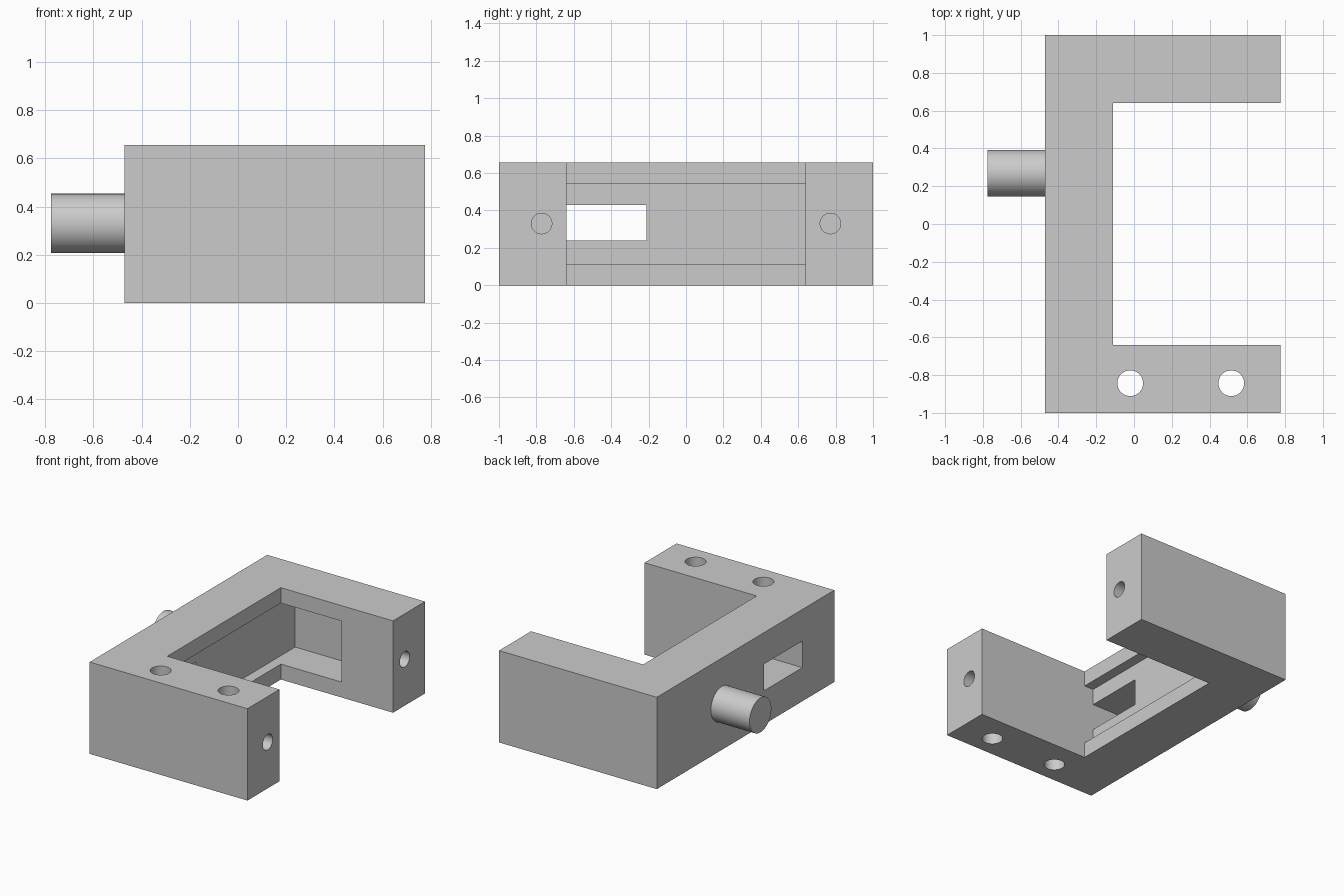
import bpy, math
from mathutils import Vector

if "Cube" in bpy.data.objects:
    bpy.data.objects.remove(bpy.data.objects["Cube"], do_unlink=True)

# Single flat grey
grey = bpy.data.materials.new("plain grey")
grey.use_nodes = True
colour = (0.6, 0.6, 0.6, 1)
grey.diffuse_color = colour
grey.node_tree.nodes["Principled BSDF"].inputs["Base Color"].default_value = colour


def box(name, low, high):
    low, high = Vector(low), Vector(high)
    bpy.ops.mesh.primitive_cube_add(size=1, location=(low + high) / 2)
    ob = bpy.context.object
    ob.name = name
    ob.scale = high - low
    bpy.ops.object.transform_apply(location=False, rotation=False, scale=True)
    ob.data.materials.append(grey)
    return ob


def cylinder(name, centre, radius, length, along_x=False):
    turn = (0, math.pi / 2, 0) if along_x else (0, 0, 0)
    bpy.ops.mesh.primitive_cylinder_add(vertices=64, radius=radius, depth=length,
                                        location=centre, rotation=turn)
    ob = bpy.context.object
    ob.name = name
    ob.data.materials.append(grey)
    return ob


def cut(target, cutter):
    mod = target.modifiers.new(cutter.name, "BOOLEAN")
    mod.operation = "DIFFERENCE"
    mod.solver = "EXACT"
    mod.object = cutter
    cutter.hide_render = True
    bpy.context.view_layer.objects.active = target
    bpy.ops.object.modifier_apply(modifier=mod.name)
    bpy.data.objects.remove(cutter, do_unlink=True)


def smooth(ob):
    bpy.ops.object.select_all(action="DESELECT")
    ob.select_set(True)
    bpy.context.view_layer.objects.active = ob
    bpy.ops.object.shade_smooth_by_angle(angle=math.radians(30))


HEIGHT, MID = 0.655, 0.33
LEFT, RIGHT, INNER, ARM = -0.47, 0.775, -0.11, 0.64

# C-shaped bracket body
body = box("bracket_body", (LEFT, -1, 0), (RIGHT, 1, HEIGHT))
cut(body, box("mouth_cutter", (INNER, -ARM, -1), (1, ARM, 1)))

# Channel in the spine, running on into a pocket in the back arm
cut(body, box("channel_cutter", (-0.184, -ARM, 0.11), (0, ARM, 0.545)))
cut(body, box("pocket_cutter", (-0.184, 0.6, 0.11), (0.37, 0.906, 0.545)))

# Window through the spine
cut(body, box("window_cutter", (-0.6, -ARM, 0.24), (-0.15, -0.21, 0.43)))

# Vertical bolt holes in the front arm
for x in (-0.02, 0.515):
    cut(body, cylinder("bolt_hole_cutter", (x, -0.843, MID), 0.068, 2))

# Screw holes in the arm ends
for side in (-1, 1):
    cut(body, cylinder("screw_hole_cutter", (0.575, side * 0.772, MID), 0.055, 0.43, True))
smooth(body)

# Round peg on the outside of the spine
peg = cylinder("side_peg", (-0.6225, 0.268, MID), 0.123, 0.305, True)
smooth(peg)
